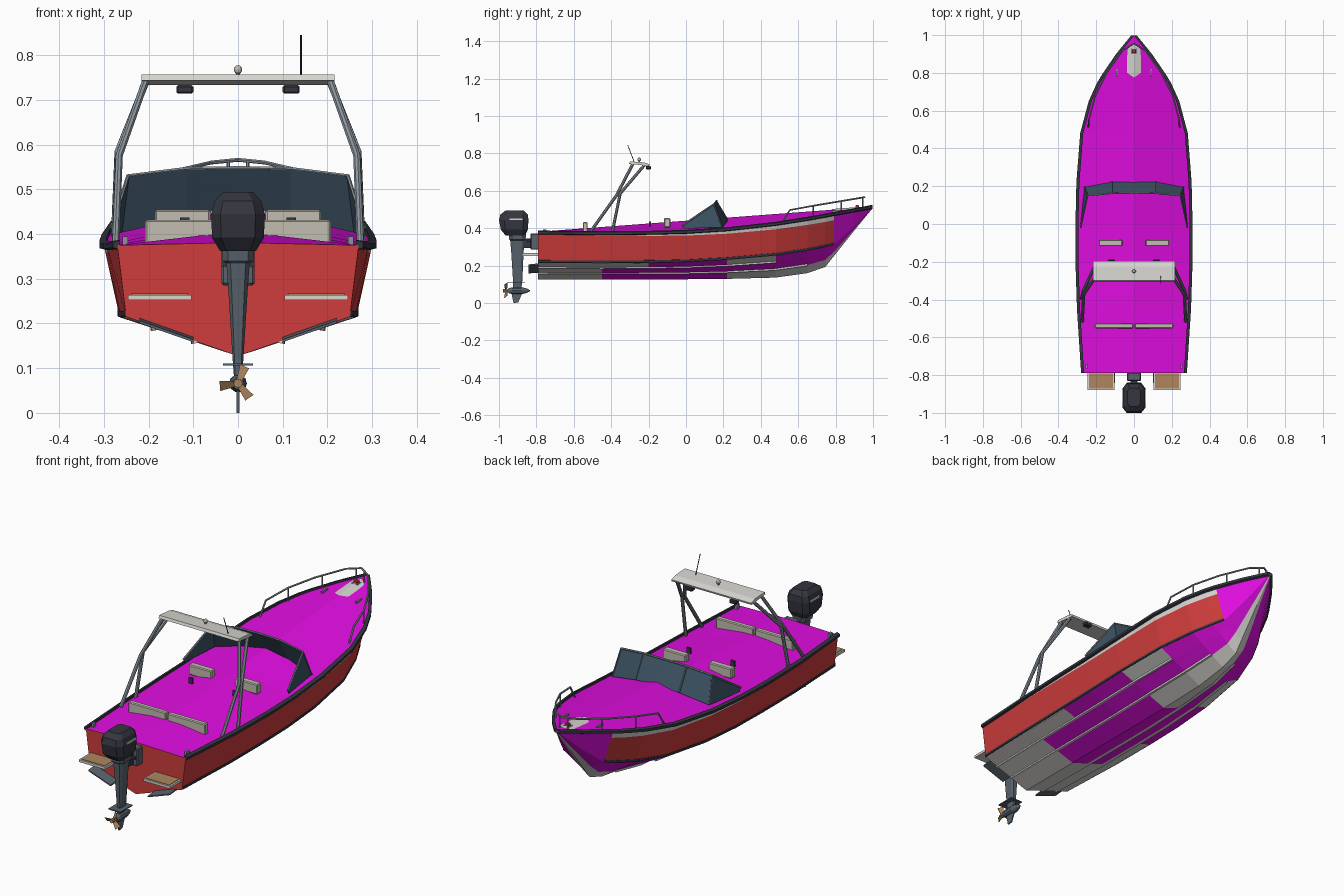
import bpy, bmesh, math
from mathutils import Vector

if "Cube" in bpy.data.objects:
    bpy.data.objects.remove(bpy.data.objects["Cube"])


def mat(name, r, g, b):
    m = bpy.data.materials.new(name)
    m.diffuse_color = (r, g, b, 1)
    m.use_nodes = True
    m.node_tree.nodes["Principled BSDF"].inputs["Base Color"].default_value = m.diffuse_color
    return m


MAGENTA = mat("magenta", 0.75, 0.004, 0.75)
RED = mat("red", 0.62, 0.045, 0.045)
WHITE = mat("off_white", 0.68, 0.67, 0.64)
DARK = mat("charcoal", 0.035, 0.037, 0.05)
GLASS = mat("blue_glass", 0.045, 0.085, 0.125)
STEEL = mat("steel", 0.26, 0.30, 0.34)
CASE = mat("leg_grey", 0.10, 0.125, 0.15)
CREAM = mat("cream", 0.54, 0.51, 0.44)
WOOD = mat("wood", 0.42, 0.24, 0.11)


def finish(name, bm, mats, mirror=False):
    bmesh.ops.recalc_face_normals(bm, faces=bm.faces)
    me = bpy.data.meshes.new(name)
    bm.to_mesh(me)
    bm.free()
    for m in mats:
        me.materials.append(m)
    ob = bpy.data.objects.new(name, me)
    bpy.context.collection.objects.link(ob)
    if mirror:
        ob.modifiers.new("mirror", 'MIRROR').use_clip = True
    return ob


def loft(name, rings, m, mirror=False, caps=True):
    """Skin closed rings of equal length."""
    bm = bmesh.new()
    vs = [[bm.verts.new(p) for p in r] for r in rings]
    n = len(rings[0])
    for a, b in zip(vs, vs[1:]):
        for i in range(n):
            bm.faces.new((a[i], a[(i + 1) % n], b[(i + 1) % n], b[i]))
    if caps:
        bm.faces.new(vs[0])
        bm.faces.new(vs[-1])
    return finish(name, bm, [m], mirror)


def box(name, x, y, z, m, mirror=False, bevel=0.0):
    rings = [[(x[0], y[0], h), (x[1], y[0], h), (x[1], y[1], h), (x[0], y[1], h)] for h in z]
    ob = loft(name, rings, m, mirror)
    if bevel:
        mod = ob.modifiers.new("bevel", 'BEVEL')
        mod.width, mod.segments = bevel, 1
    return ob


def tube(name, pts, r, m, mirror=False, sides=8):
    """Round bar through a row of points."""
    pts = [Vector(p) for p in pts]
    rings = []
    for i, p in enumerate(pts):
        d = (pts[min(i + 1, len(pts) - 1)] - pts[max(i - 1, 0)]).normalized()
        u = d.cross(Vector((0.31, 0.1, 0.05))).normalized()
        v = d.cross(u)
        rings.append([p + r * (u * math.cos(t) + v * math.sin(t))
                      for t in (2 * math.pi * k / sides for k in range(sides))])
    return loft(name, rings, m, mirror)


# hull stations: y, sheer half width, sheer z, chine half width, chine z, keel z
ST = [(-0.79, .270, .375, .250, .215, .127), (-0.45, .292, .372, .262, .213, .127),
      (-0.2, .300, .374, .265, .215, .127), (0.0, .300, .379, .265, .219, .127),
      (0.22, .295, .393, .259, .231, .129), (0.48, .275, .422, .232, .254, .136),
      (0.65, .230, .449, .180, .280, .160), (0.745, .187, .466, .135, .299, .193),
      (0.79, .160, .475, .108, .312, .250), (0.9, .085, .495, .052, .410, .388),
      (0.997, .006, .513, .004, .509, .506)]


def crown(y):
    return 0.381 + (y + 0.79) / 1.79 * 0.134


def section(s):
    y, sw, sz, cw, cz, kz = s
    f = 0.97 - 0.17 * (y + 0.79) / 1.58          # white band widens to the bow
    return [(0, y, kz), (cw * .36, y, kz + (cz - kz) * .36), (cw * .7, y, kz + (cz - kz) * .7), (cw, y, cz),
            (cw + (sw - cw) * f, y, cz + (sz - cz) * f), (sw, y, sz), (0, y, crown(y))]


# hull, deck and transom, coloured by strip and station
bm = bmesh.new()
rows = [[bm.verts.new(p) for p in section(s)] for s in ST]
for j, (a, b) in enumerate(zip(rows, rows[1:])):
    y = (ST[j][0] + ST[j + 1][0]) / 2
    for i in range(6):
        f = bm.faces.new((a[i], a[i + 1], b[i + 1], b[i]))
        if i == 5:
            f.material_index = 0
        elif i >= 3:
            f.material_index = 0 if y > 0.79 else (1 if i == 3 else 2)
        elif y > 0.79:
            f.material_index = 2 if i == 0 else 0
        elif y > 0.48:
            f.material_index = 2 if i == 0 else 0
        elif y > 0.22:
            f.material_index = 0 if i == 1 else 2
        else:
            f.material_index = 0 if y > -0.45 and (i < 2 or y > -0.2) else 2
bm.faces.new(rows[0]).material_index = 1
bm.faces.new(rows[-1])
finish("hull", bm, [MAGENTA, RED, WHITE], True)


# rub rail along the sheer and narrower rail along the chine
def rail(name, pts, w, h, m):
    loft(name, [[(max(x - .006, 0), y, z - h), (x + w, y, z - h * .6),
                 (x + w, y, z + h * .5), (max(x - .006, 0), y, z + h)] for x, y, z in pts], m, True)


rail("rub_rail", [(s[1], s[0], s[2] + .001) for s in ST], .010, .011, DARK)
rail("chine_rail", [(s[3], s[0], s[4] + .008) for s in ST[:9]], .005, .010, DARK)

# spray strakes under the hull
for k, t in enumerate((.36, .7)):
    pts = [(s[3] * t, s[0], s[5] + (s[4] - s[5]) * t) for s in ST[:7 - k]]
    loft("spray_strake", [[(x - .008, y, z), (x + .010, y, z - .004), (x + .010, y, z + .006)]
                          for x, y, z in pts], WHITE, True)

# bow plate, navigation light and cleats
bm = bmesh.new()
bm.faces.new([bm.verts.new((x, y, crown(y) - x * .26 + .004)) for x, y in
              ((0, .775), (.05, .81), (.068, .85), (.03, .93), (0, .955))])
finish("bow_plate", bm, [WHITE], True)
box("bow_light", (-.011, .011), (.905, .925), (.505, .523), RED, bevel=.003)
box("bow_light_base", (-.016, .016), (.899, .931), (.500, .511), STEEL)
box("bow_cleat", (.088, .096), (.78, .82), (.478, .494), STEEL, True)
box("stern_cleat", (.246, .258), (-.765, -.745), (.375, .394), STEEL, True)

# bow handrail
tube("bow_handrail", [(.242, .51, .425), (.238, .555, .497), (.205, .68, .520), (.145, .80, .540),
                      (.06, .92, .560), (.0, .955, .566)], .0045, STEEL, True, 6)
for x, y, z in ((.205, .68, .520), (.125, .83, .545), (.022, .945, .564)):
    tube("handrail_post", [(x, y, z), (x, y, z - .07)], .004, STEEL, True, 6)

# windshield: base and top corners for half, then mirrored
BASE = [(0, .225, .448), (.118, .222, .437), (.262, .195, .405), (.284, -.01, .398)]
TOP = [(0, .165, .548), (.118, .163, .546), (.246, .150, .530), (.283, -.02, .415)]
bm = bmesh.new()
lo, hi = [[bm.verts.new(p) for p in row] for row in (BASE, TOP)]
for i in range(3):
    bm.faces.new((lo[i], lo[i + 1], hi[i + 1], hi[i]))
glass = finish("windshield", bm, [GLASS], True)
mod = glass.modifiers.new("thickness", 'SOLIDIFY')
mod.thickness = .004
tube("windshield_top_frame", TOP, .0045, STEEL, True, 6)
for i in (1, 2):
    tube("windshield_post", [BASE[i], TOP[i]], .004, CASE, True, 6)

# tower legs, roof and fittings
tube("tower_aft_leg", [(.274, -.515, .375), (.266, -.372, .575), (.207, -.285, .742)], .0085, STEEL, True)
tube("tower_fore_leg", [(.277, -.395, .372), (.268, -.352, .585), (.207, -.222, .738)], .0085, STEEL, True)
loft("tower_roof", [[(x, -.305, .744), (x, -.198, .733), (x, -.195, .742), (x, -.225, .752), (x, -.30, .757)]
                    for x in (-.216, .216)], WHITE)
box("tower_spotlight", (.10, .138), (-.215, -.188), (.714, .733), DARK, True, .004)
tube("antenna", [(.141, -.275, .75), (.141, -.312, .845)], .002, DARK, sides=6)
tube("roof_light_stem", [(0, -.25, .75), (0, -.25, .765)], .005, STEEL)
bm = bmesh.new()
bmesh.ops.create_uvsphere(bm, u_segments=10, v_segments=6, radius=.010)
bmesh.ops.translate(bm, verts=bm.verts, vec=(0, -.25, .768))
finish("roof_light", bm, [CREAM])

# seat backs showing above the deck
box("aft_bench_back", (.005, .208), (-.552, -.526), (.375, .432), CREAM, True, .004)
box("fore_seat_back", (.062, .186), (-.117, -.084), (.405, .454), CREAM, True, .004)
box("console_grip", (.108, .130), (-.198, -.188), (.41, .437), DARK, True)

# swim platforms and trim tabs
box("platform_frame", (.104, .246), (-.878, -.785), (.252, .264), WHITE, True)
box("platform_wood", (.112, .238), (-.871, -.792), (.262, .2665), WOOD, True)
loft("trim_tab", [[(x, y, .127 + x * .352 + d) for y, d in ((-.785, 0), (-.842, -.004), (-.842, .002), (-.785, .008))]
                  for x in (.10, .22)], CASE, True)


# outboard motor
def oct_ring(hx, y0, y1, z, c=.35):
    cy, hy = (y0 + y1) / 2, (y1 - y0) / 2
    k = 1 - c
    return [(hx * a, cy + hy * b, z) for a, b in
            ((-k, -1), (k, -1), (1, -k), (1, k), (k, 1), (-k, 1), (-1, k), (-1, -k))]


loft("motor_cowl", [oct_ring(.040, -.965, -.86, .362), oct_ring(.058, -.99, -.846, .392),
                    oct_ring(.060, -1.0, -.842, .445), oct_ring(.052, -.992, -.846, .474),
                    oct_ring(.034, -.965, -.868, .494)], DARK)
box("cowl_stripe", (.0575, .0615), (-.945, -.875), (.444, .453), WHITE, True)
loft("motor_leg", [oct_ring(.009, -.925, -.880, .08), oct_ring(.012, -.925, -.875, .12),
                   oct_ring(.022, -.935, -.868, .28), oct_ring(.026, -.94, -.862, .335),
                   oct_ring(.034, -.945, -.858, .34), oct_ring(.036, -.948, -.855, .368)], CASE)
box("cavitation_plate", (-.033, .033), (-.955, -.862), (.106, .111), CASE)
loft("gearcase", [[(r * math.cos(t), y, .066 + r * math.sin(t)) for t in
                   (math.pi * k / 5 for k in range(10))]
                  for y, r in ((-.95, .013), (-.93, .019), (-.88, .020), (-.85, .012), (-.835, .003))], CASE)
loft("skeg", [[(x, -.935, .06), (x, -.872, .06), (x, -.897, .003), (x, -.922, 0)]
              for x in (-.003, .003)], CASE)
box("motor_clamp", (-.037, .037), (-.832, -.786), (.285, .372), CASE, bevel=.005)
box("swivel_bracket", (-.018, .018), (-.875, -.825), (.295, .345), DARK)
box("motor_pin", (-.037, .037), (-.85, -.838), (.327, .339), DARK)

# propeller: hub and three pitched blades
tube("propeller_hub", [(0, -.945, .066), (0, -.978, .066)], .010, WOOD)
for k in range(3):
    t = math.radians(70 + 120 * k)
    d = Vector((math.cos(t), 0, math.sin(t)))
    s = Vector((-math.sin(t), 0, math.cos(t)))
    c = Vector((0, -.962, .066))
    rings = []
    for off in (-.0015, .0015):
        rings.append([c + d * r + s * w + Vector((0, w * .7 + off, 0)) for r, w in
                      ((.006, -.006), (.040, -.012), (.042, .010), (.006, .006))])
    loft("propeller_blade", rings, WOOD)
